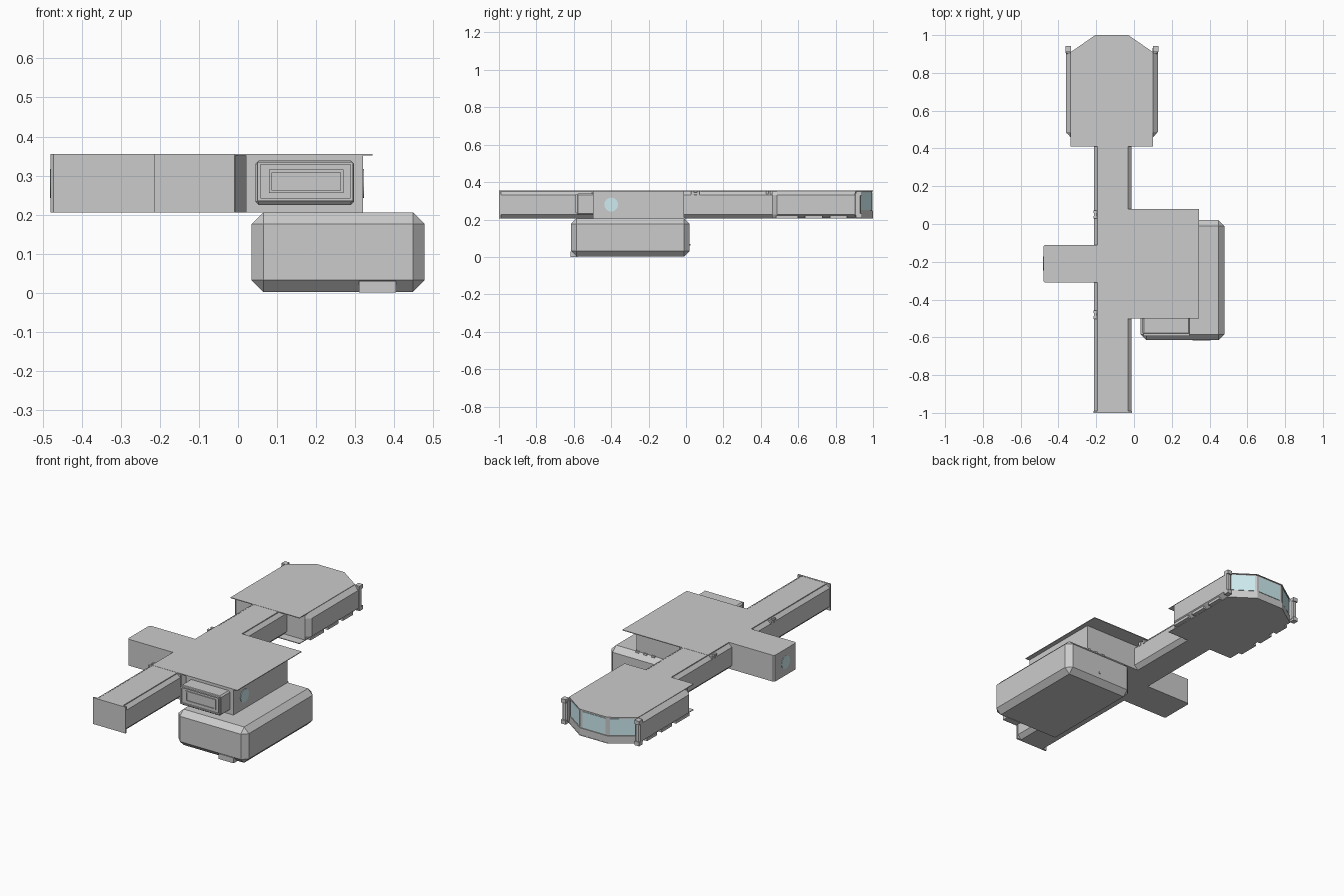
import bpy, bmesh, math
from mathutils import Vector

if "Cube" in bpy.data.objects:
    bpy.data.objects.remove(bpy.data.objects["Cube"])

Z0, Z1 = 0.205, 0.355          # deck floor and roof heights
glass = bpy.data.materials.new("window_glass")
glass.diffuse_color = (0.62, 0.84, 0.88, 1)
glass.use_nodes = True
glass.node_tree.nodes["Principled BSDF"].inputs["Base Color"].default_value = glass.diffuse_color


def finish(name, bm, mat=None):
    bmesh.ops.recalc_face_normals(bm, faces=bm.faces)
    me = bpy.data.meshes.new(name)
    bm.to_mesh(me)
    bm.free()
    ob = bpy.data.objects.new(name, me)
    bpy.context.collection.objects.link(ob)
    if mat:
        me.materials.append(mat)
    return ob


def loft(name, rings, mat=None):
    """Solid skinned through rings of 3D points, capped at both ends."""
    bm = bmesh.new()
    vs = [[bm.verts.new(p) for p in r] for r in rings]
    n = len(vs[0])
    for a, b in zip(vs, vs[1:]):
        for i in range(n):
            j = (i + 1) % n
            bm.faces.new((a[i], a[j], b[j], b[i]))
    bm.faces.new(vs[0])
    bm.faces.new(vs[-1])
    return finish(name, bm, mat)


def prism(name, outline, z0, z1, mat=None):
    return loft(name, [[(x, y, z) for x, y in outline] for z in (z0, z1)], mat)


def box(name, x0, x1, y0, y1, z0, z1, mat=None):
    return prism(name, [(x0, y0), (x1, y0), (x1, y1), (x0, y1)], z0, z1, mat)


def bevel(ob, width):
    m = ob.modifiers.new("chamfer", 'BEVEL')
    m.width = width
    m.segments = 1
    m.limit_method = 'ANGLE'
    return ob


def round_window(name, x, y, z, r):
    ring = [(y + r * math.cos(a), z + r * math.sin(a))
            for a in (i * math.tau / 24 for i in range(24))]
    loft(name, [[(x + d, p, q) for p, q in ring] for d in (-0.002, 0.002)], glass)


# Corridor: long beam with chamfered edges
CX, CW, C = -0.1125, 0.1, 0.023


def corridor_ring(y):
    w, t = CW, CW - C
    prof = [(-t, Z0), (t, Z0), (w, Z0 + C), (w, Z1 - C),
            (t, Z1 - 0.001), (-t, Z1 - 0.001), (-w, Z1 - C), (-w, Z0 + C)]
    return [(CX + x, y, z) for x, z in prof]


loft("corridor", [corridor_ring(-0.995), corridor_ring(0.47)])
box("corridor_end_plate", CX - 0.103, CX + 0.103, -1.0, -0.99, Z0, Z1)
for s in (-1, 1):
    # raised rails along the roof edge and clamps on the chamfer
    x = CX + s * 0.078
    box("roof_rail", x - 0.003, x + 0.003, -0.99, 0.46, Z1 - 0.006, Z1)
    for y in (-0.48, 0.05):
        xc = CX + s * 0.093
        box("corridor_clamp", xc - 0.01, xc + 0.01, y - 0.022, y - 0.008, 0.328, 0.35)
        box("corridor_clamp", xc - 0.01, xc + 0.01, y + 0.008, y + 0.022, 0.328, 0.35)
        box("clamp_pin", xc - 0.006, xc + 0.006, y - 0.01, y + 0.01, 0.332, 0.345)

# Central room with a slanted notch in its front corner
prism("central_room", [(-0.19, -0.498), (-0.008, -0.498), (0.02, -0.45), (0.02, -0.498),
                       (0.32, -0.498), (0.32, -0.01), (-0.19, -0.01)], Z0, Z1 - 0.003)
box("central_roof", -0.19, 0.345, -0.5, 0.08, Z1 - 0.004, Z1)
round_window("room_window", 0.321, -0.4, 0.28, 0.037)

# Left side branch
prism("side_branch", [(-0.18, -0.31), (-0.472, -0.31), (-0.48, -0.302),
                      (-0.48, -0.118), (-0.472, -0.11), (-0.18, -0.11)], Z0, Z1)
round_window("branch_window", -0.48, -0.21, 0.28, 0.037)

# Front hatch box with stepped frames
bx = [(0.05, 0.295, 0.235, 0.335)]
bevel(box("hatch_box", 0.045, 0.297, -0.585, -0.49, 0.225, 0.338), 0.008)
for name, x0, x1, z0, z1, y in (("hatch_frame", 0.05, 0.295, 0.235, 0.335, -0.592),
                               ("hatch_panel", 0.08, 0.27, 0.255, 0.315, -0.589)):
    t = 0.007
    box(name + "_bottom", x0, x1, y, -0.58, z0, z0 + t)
    box(name + "_top", x0, x1, y, -0.58, z1 - t, z1)
    box(name + "_left", x0, x0 + t, y, -0.58, z0 + t, z1 - t)
    box(name + "_right", x1 - t, x1, y, -0.58, z0 + t, z1 - t)

# Lower cargo pod, chamfered on every edge
bevel(box("cargo_pod", 0.035, 0.478, -0.615, 0.02, 0.002, Z0 + 0.001), 0.03)
box("pod_front_tab", 0.31, 0.405, -0.618, -0.58, 0.0, 0.03)
for x in (0.2, 0.25, 0.3):
    box("pod_vent", x, x + 0.02, -0.012, -0.004, 0.2, 0.21)
box("pod_rear_latch", 0.25, 0.265, 0.015, 0.024, 0.06, 0.07)

# Bridge cabin: faceted front, thin roof and floor plates overhanging the rear
BX = -0.1175


def bridge_outline(rear, inset=0.0):
    h, f = 0.2175 - inset, 0.0875 - inset * 0.6
    pts = [(h, rear), (h, 0.91 - inset * 0.5), (f, 1.0 - inset)]
    return [(BX + x, y) for x, y in pts] + [(BX - x, y) for x, y in reversed(pts)]


prism("bridge_cabin", bridge_outline(0.46, 0.005), Z0 + 0.003, Z1 - 0.003)
prism("bridge_sill", bridge_outline(0.46, 0.001), Z0 + 0.003, 0.248)
prism("bridge_roof", bridge_outline(0.41), Z1 - 0.004, Z1)
prism("bridge_floor", bridge_outline(0.41), Z0, Z0 + 0.004)

# Front windows, one per facet
o = [Vector(p) for p in bridge_outline(0.46, 0.005)]
for i in (1, 2, 3):
    a, b = o[i], o[i + 1]
    d = (b - a).normalized()
    n = Vector((d.y, -d.x)) * 0.003
    a2, b2 = a + d * 0.012, b - d * 0.012
    prism("bridge_window", [a2, b2, b2 + n, a2 + n], 0.252, 0.344, glass)

# Bridge side walls: chamfered panels, posts, tabs and clips, mirrored
for s in (-1, 1):
    def side_ring(y, w):
        prof = [(0.205, Z0 + 0.002), (0.2175, Z0 + 0.002), (0.2175 + w, Z0 + 0.023),
                (0.2175 + w, Z1 - 0.025), (0.2175, Z1 - 0.002), (0.205, Z1 - 0.002)]
        return [(BX + s * x, y, z) for x, z in prof]
    loft("bridge_side", [side_ring(0.46, 0.001), side_ring(0.487, 0.026), side_ring(0.905, 0.026)])

    def side_box(name, x0, x1, *r):
        return box(name, BX + s * x0, BX + s * x1, *r)
    bevel(side_box("window_post", 0.215, 0.245, 0.9, 0.935, Z0 + 0.012, Z1 - 0.012), 0.006)
    for z in (Z0 + 0.004, Z1 - 0.026):
        side_box("post_cap", 0.217, 0.246, 0.91, 0.942, z, z + 0.022)
    for y0, y1 in ((0.48, 0.6), (0.635, 0.73), (0.77, 0.86)):
        side_box("side_tab", 0.21, 0.24, y0, y1, Z0 + 0.001, Z0 + 0.016)
    for y in (0.435, 0.455):
        side_box("rear_clip", 0.085, 0.1, y - 0.006, y + 0.006, 0.33, 0.35)
    side_box("side_rail", 0.212, 0.218, 0.46, 0.905, Z1 - 0.006, Z1)
